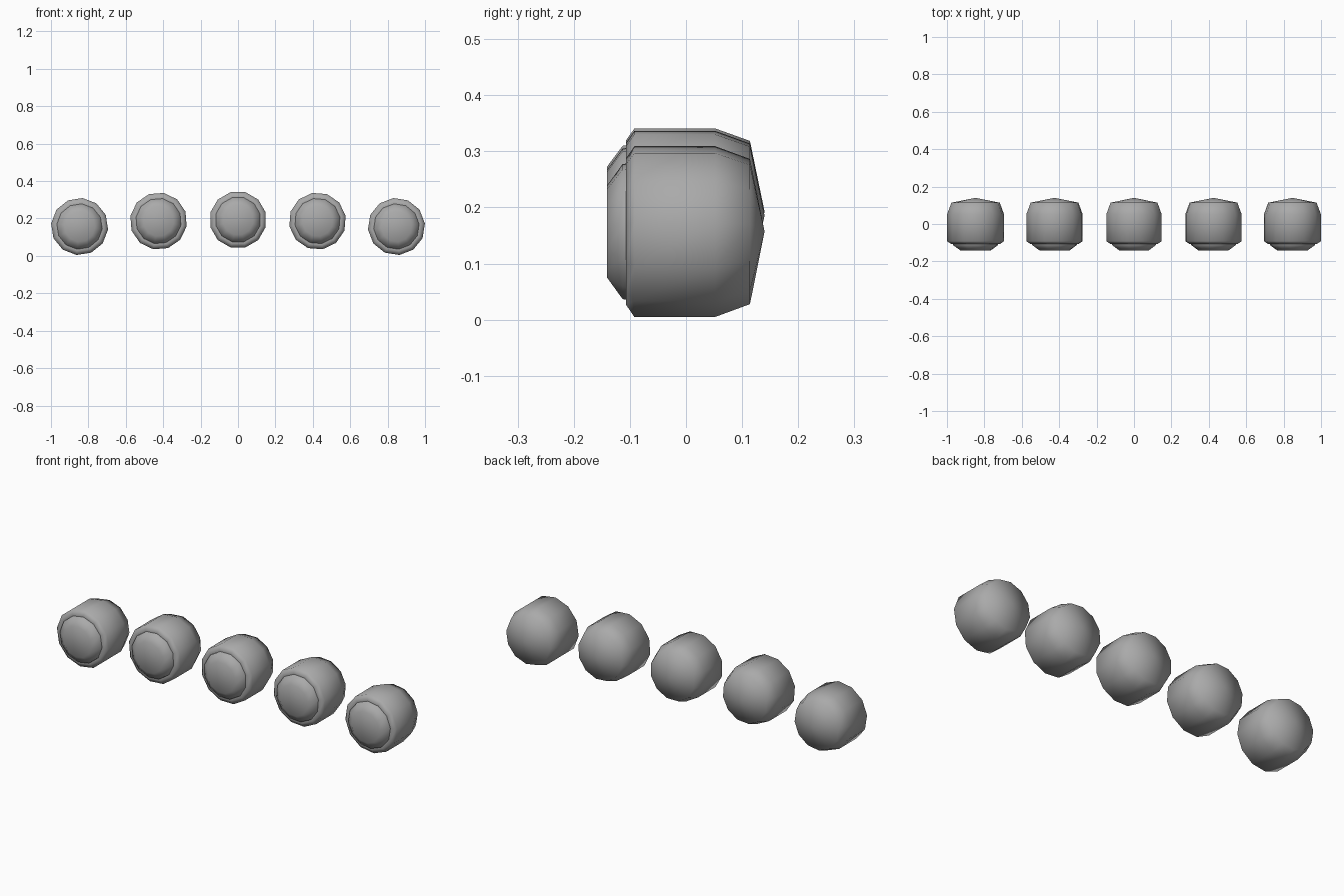
import bpy, math

if "Cube" in bpy.data.objects:
    bpy.data.objects.remove(bpy.data.objects["Cube"])

grey = bpy.data.materials.new("lamp_grey")
grey.diffuse_color = (0.4, 0.4, 0.4, 1)
grey.use_nodes = True
grey.node_tree.nodes["Principled BSDF"].inputs["Base Color"].default_value = grey.diffuse_color
SIDES = 12


def lathe(name, profile, x, z, tilt):
    """Turn (y, radius) points about the y axis; zero radius makes a pole."""
    verts, rings, faces = [], [], []
    for y, r in profile:
        n = 1 if r == 0 else SIDES
        rings.append(range(len(verts), len(verts) + n))
        for i in range(n):
            a = math.tau * (i + 0.5) / SIDES + tilt
            verts.append((r * math.cos(a), y, r * math.sin(a)))
    for a, b in zip(rings, rings[1:]):
        for i in range(SIDES):
            j = (i + 1) % SIDES
            if len(b) == 1:
                faces.append((a[i], a[j], b[0]))
            else:
                faces.append((a[i], a[j], b[j], b[i]))
    if len(rings[0]) > 1:
        faces.append(tuple(reversed(rings[0])))
    mesh = bpy.data.meshes.new(name)
    mesh.from_pydata(verts, [], faces)
    # outward normals for a profile running from front to back
    mesh.flip_normals()
    mesh.materials.append(grey)
    mesh.shade_smooth()
    ob = bpy.data.objects.new(name, mesh)
    ob.location = (x, 0, z)
    bpy.context.collection.objects.link(ob)


# rounded can with a blunt conical back
housing = [(-0.103, 0.118), (-0.107, 0.131), (-0.092, 0.153),
           (0.052, 0.153), (0.114, 0.130), (0.14, 0)]
# bevelled lens standing out of the front
lens = [(-0.141, 0.082), (-0.113, 0.121), (-0.098, 0.123)]

# row of five lamps on a shallow arch
for i, (x, z, tilt) in enumerate([(-0.847, 0.157, 9), (-0.425, 0.186, 4.5), (0, 0.193, 0),
                                  (0.425, 0.186, -4.5), (0.847, 0.157, -9)]):
    t = -math.radians(tilt) * -1
    lathe(f"lamp_housing_{i + 1}", housing, x, z, t)
    lathe(f"lamp_lens_{i + 1}", lens, x, z, t)
